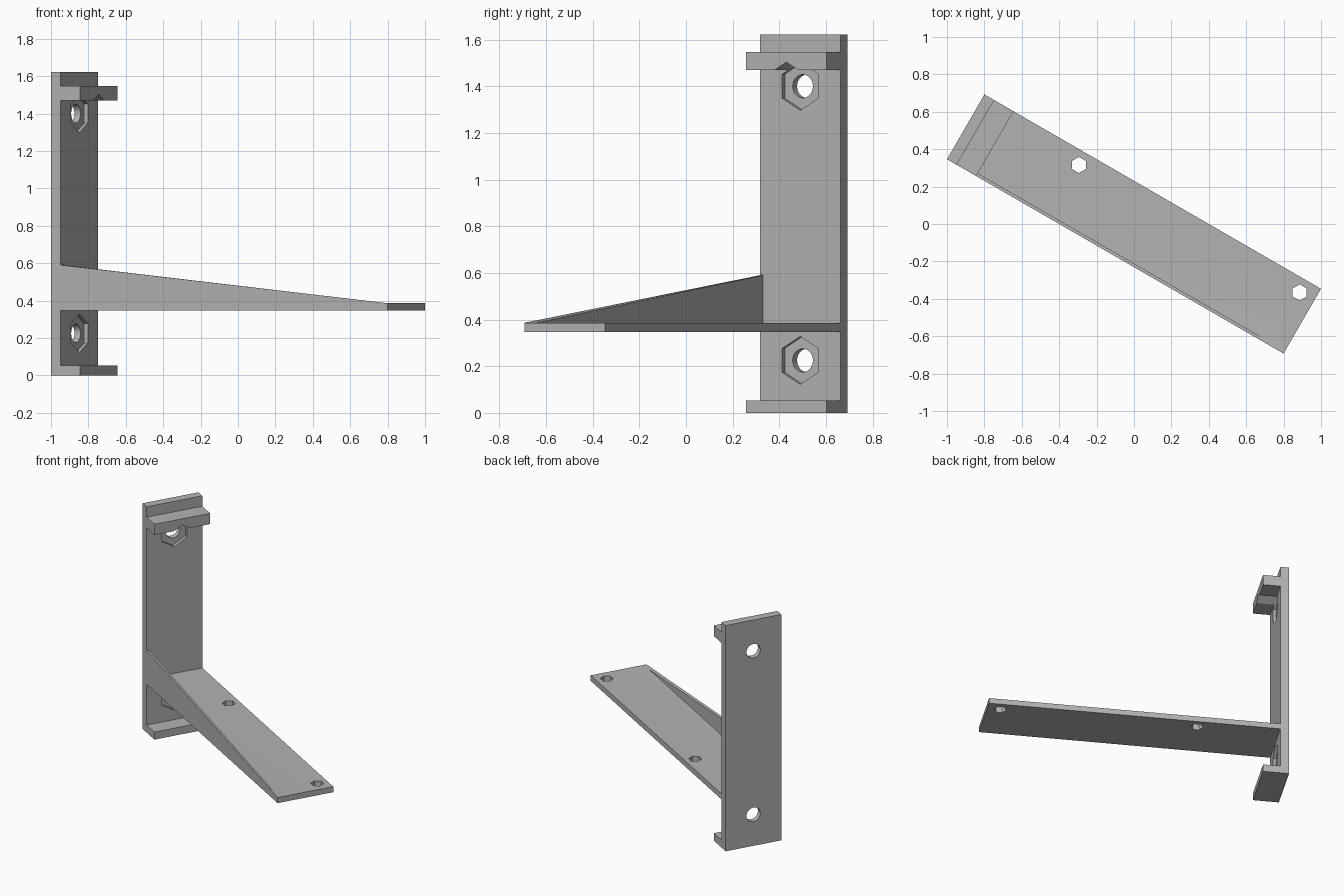
import bpy
import bmesh
from math import radians
from mathutils import Matrix, Vector

cube = bpy.data.objects.get("Cube")
if cube:
    bpy.data.objects.remove(cube, do_unlink=True)

# Main sizes, in the bracket's own frame: x along the shelf, y across it
L, W = 1.039, 0.2
FACE = -L + 0.06          # front of the wall plate
LIP = -L + 0.18           # front of the clamp lips
SHELF_LOW, SHELF_TOP = 0.346, 0.386
TURN = Matrix.Rotation(radians(-30), 4, "Z")

grey = bpy.data.materials.new("grey plastic")
grey.use_nodes = True
grey.diffuse_color = (0.45, 0.45, 0.45, 1)
grey.node_tree.nodes["Principled BSDF"].inputs["Base Color"].default_value = (0.45, 0.45, 0.45, 1)


def make_object(name, bm):
    bmesh.ops.recalc_face_normals(bm, faces=bm.faces)
    mesh = bpy.data.meshes.new(name)
    bm.to_mesh(mesh)
    bm.free()
    mesh.materials.append(grey)
    obj = bpy.data.objects.new(name, mesh)
    bpy.context.collection.objects.link(obj)
    return obj


def loft(name, near, far, y0, y1):
    """Solid between two matching x-z outlines placed at y0 and y1."""
    bm = bmesh.new()
    a = [bm.verts.new((x, y0, z)) for x, z in near]
    b = [bm.verts.new((x, y1, z)) for x, z in far]
    bm.faces.new(a)
    bm.faces.new(b[::-1])
    for i in range(len(a)):
        j = (i + 1) % len(a)
        bm.faces.new((a[i], a[j], b[j], b[i]))
    return make_object(name, bm)


def prism(name, sides, radius, start, end, spin=0):
    """Regular prism running from start to end."""
    start, end = Vector(start), Vector(end)
    axis = end - start
    bm = bmesh.new()
    place = (Matrix.Translation((start + end) / 2)
             @ axis.to_track_quat("Z", "Y").to_matrix().to_4x4()
             @ Matrix.Rotation(radians(spin), 4, "Z"))
    bmesh.ops.create_cone(bm, cap_ends=True, segments=sides, radius1=radius,
                          radius2=radius, depth=axis.length, matrix=place)
    return make_object(name, bm)


def combine(target, tool, operation):
    mod = target.modifiers.new(tool.name, "BOOLEAN")
    mod.operation, mod.solver, mod.object = operation, "EXACT", tool
    bpy.context.view_layer.objects.active = target
    bpy.ops.object.modifier_apply(modifier=mod.name)
    bpy.data.objects.remove(tool, do_unlink=True)


# Wall plate, shelf and two clamp lips as one profile
outline = [(-L, 0), (LIP, 0), (LIP, 0.054), (FACE, 0.054),
           (FACE, SHELF_LOW), (L, SHELF_LOW), (L, SHELF_TOP), (FACE, SHELF_TOP),
           (FACE, 1.47), (LIP, 1.47), (LIP, 1.547), (FACE, 1.547),
           (FACE, 1.622), (-L, 1.622)]
bracket = loft("bracket", outline, outline, -W, W)

# Thin tapering rib along the front edge of the shelf
def rib_side(tip):
    back, low = FACE - 0.02, SHELF_TOP - 0.02
    return [(back, low), (tip, low), (tip, SHELF_TOP), (FACE, 0.59), (back, 0.59)]

rib = loft("rib", rib_side(L), rib_side(L - 0.08), -W, -W + 0.017)
combine(bracket, rib, "UNION")

# Wall bolts: round hole plus a hexagonal nut recess that also notches the lip
for z in (0.225, 1.4):
    combine(bracket, prism("bolt_hole", 48, 0.05, (-L - 0.1, 0, z), (LIP + 0.1, 0, z)), "DIFFERENCE")
    nut = prism("nut_recess", 6, 0.103, (FACE - 0.022, 0, z), (LIP + 0.1, 0, z))
    # stand the hexagon on its point
    tallest = max(v.co.z for v in nut.data.vertices) - z
    if tallest < 0.1:
        nut.data.transform(Matrix.Translation((0, 0, z)) @ Matrix.Rotation(radians(30), 4, "X")
                           @ Matrix.Translation((0, 0, -z)))
    combine(bracket, nut, "DIFFERENCE")

# Small hexagonal screw holes through the shelf
for x in (-0.413, 0.95):
    hole = prism("screw_hole", 6, 0.043, (x, 0.126, 0.3), (x, 0.126, 0.45), spin=30)
    combine(bracket, hole, "DIFFERENCE")

# Turn the bracket into place and smooth only the round holes
bracket.data.transform(TURN)
bpy.ops.object.select_all(action="DESELECT")
bracket.select_set(True)
bpy.context.view_layer.objects.active = bracket
bpy.ops.object.shade_smooth_by_angle(angle=radians(20))
